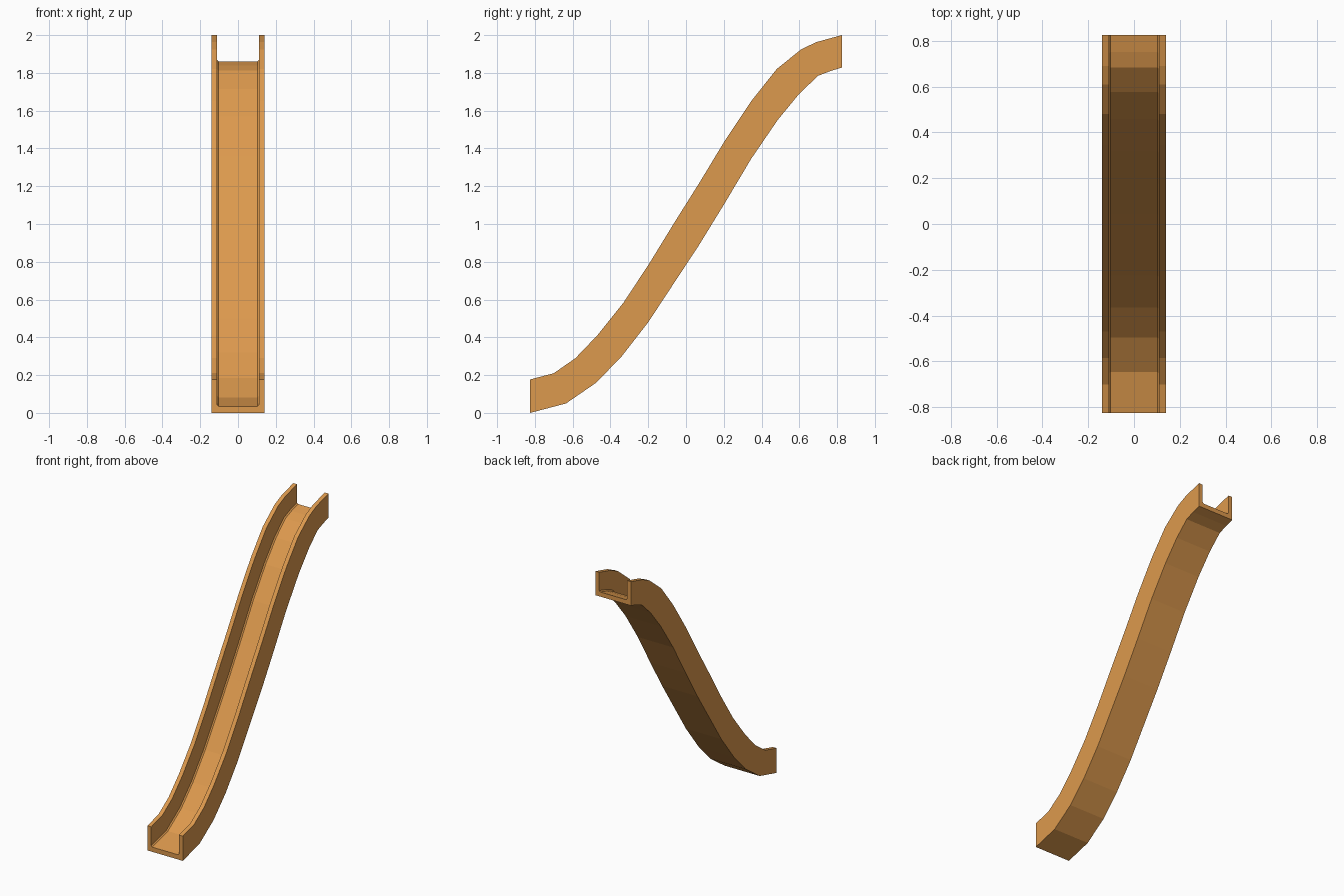
import bpy, bmesh

if "Cube" in bpy.data.objects:
    bpy.data.objects.remove(bpy.data.objects["Cube"])

mat = bpy.data.materials.new("warm orange")
mat.diffuse_color = (0.72, 0.32, 0.075, 1)
mat.use_nodes = True
mat.node_tree.nodes["Principled BSDF"].inputs["Base Color"].default_value = mat.diffuse_color

# Side-view stations: (bottom y, bottom z, rail top y, rail top z)
stations = [
    (-0.825, 0.0, -0.825, 0.177), (-0.635, 0.05, -0.70, 0.21),
    (-0.475, 0.16, -0.585, 0.29), (-0.34, 0.30, -0.47, 0.41),
    (-0.20, 0.48, -0.33, 0.585), (-0.065, 0.685, -0.195, 0.79),
    (0.07, 0.89, -0.06, 1.01), (0.205, 1.11, 0.075, 1.225),
    (0.345, 1.345, 0.205, 1.44), (0.485, 1.55, 0.345, 1.65),
    (0.60, 1.69, 0.48, 1.82), (0.70, 1.785, 0.61, 1.925),
    (0.765, 1.81, 0.69, 1.963), (0.825, 1.828, 0.825, 2.0)]

# U-shaped channel section: (x, fraction of the way up the rail)
half = [(0.14, 0), (0.14, 1), (0.11, 1), (0.11, 0.24), (0.102, 0.19)]
section = half + [(-x, k) for x, k in reversed(half)]

# Slide chute: sweep the channel through the stations
bm = bmesh.new()
rings = [[bm.verts.new((x, by + k * (ty - by), bz + k * (tz - bz)))
          for x, k in section] for by, bz, ty, tz in stations]
n = len(section)
for a, b in zip(rings, rings[1:]):
    for i in range(n):
        j = (i + 1) % n
        bm.faces.new((a[i], a[j], b[j], b[i]))

# End caps: two rails and the floor edge
for r in (rings[0], rings[-1]):
    bm.faces.new((r[0], r[1], r[2], r[3]))
    bm.faces.new((r[6], r[7], r[8], r[9]))
    bm.faces.new((r[0], r[3], r[4], r[5], r[6], r[9]))
bmesh.ops.recalc_face_normals(bm, faces=bm.faces)

mesh = bpy.data.meshes.new("slide_chute")
bm.to_mesh(mesh)
bm.free()
mesh.materials.append(mat)
bpy.context.collection.objects.link(bpy.data.objects.new("slide_chute", mesh))
